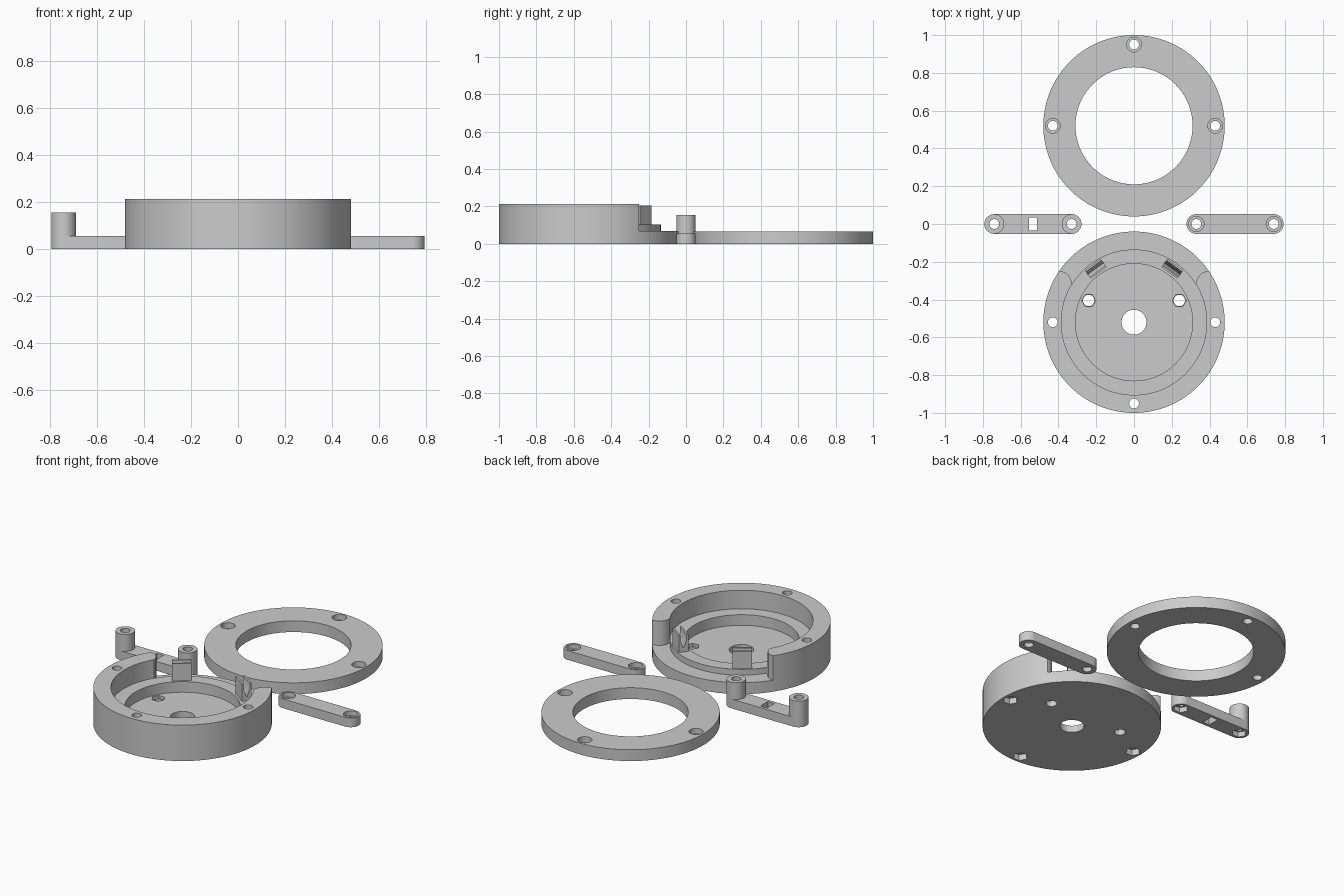
import bpy, bmesh, math
from math import cos, sin, pi, radians

if "Cube" in bpy.data.objects:
    bpy.data.objects.remove(bpy.data.objects["Cube"])

grey = bpy.data.materials.new("plain grey")
grey.diffuse_color = (0.6, 0.6, 0.6, 1)
grey.use_nodes = True
grey.node_tree.nodes["Principled BSDF"].inputs["Base Color"].default_value = grey.diffuse_color
SEG = 128


def circle(x, y, r, n=32, turn=0.0):
    return [(x + r * cos(turn + 2 * pi * i / n), y + r * sin(turn + 2 * pi * i / n)) for i in range(n)]


def arc(x, y, rx, ry, a, b, n):
    return [(x + rx * cos(radians(a + (b - a) * i / n)), y + ry * sin(radians(a + (b - a) * i / n)))
            for i in range(n + 1)]


def prism(name, pts, z0, z1):
    """Vertical extrusion of an outline."""
    bm = bmesh.new()
    low = [bm.verts.new((x, y, z0)) for x, y in pts]
    top = [bm.verts.new((x, y, z1)) for x, y in pts]
    bm.faces.new(low[::-1])
    bm.faces.new(top)
    for i in range(len(pts)):
        j = (i + 1) % len(pts)
        bm.faces.new((low[i], low[j], top[j], top[i]))
    bmesh.ops.recalc_face_normals(bm, faces=bm.faces)
    mesh = bpy.data.meshes.new(name)
    bm.to_mesh(mesh)
    bm.free()
    obj = bpy.data.objects.new(name, mesh)
    bpy.context.collection.objects.link(obj)
    mesh.materials.append(grey)
    return obj


def combine(obj, tools, operation='DIFFERENCE'):
    """Boolean each tool into the part, then discard the tool."""
    for tool in tools:
        bpy.ops.object.select_all(action='DESELECT')
        bpy.context.view_layer.objects.active = obj
        obj.select_set(True)
        mod = obj.modifiers.new("join", 'BOOLEAN')
        mod.operation, mod.solver, mod.object = operation, 'EXACT', tool
        bpy.ops.object.modifier_apply(modifier=mod.name)
        bpy.data.objects.remove(tool)


def smooth(obj):
    bpy.ops.object.select_all(action='DESELECT')
    bpy.context.view_layer.objects.active = obj
    obj.select_set(True)
    bpy.ops.object.shade_smooth_by_angle(angle=radians(30))


def hole(x, y, r, z0=-0.1, z1=0.4, n=32, turn=0.0):
    return prism("cutter", circle(x, y, r, n, turn), z0, z1)


# Cover ring with three counterbored holes
ring = prism("cover_ring", circle(0, 0.52, 0.48, SEG), 0, 0.067)
cuts = [hole(0, 0.52, 0.31, n=SEG)]
for x, y in ((-0.43, 0.52), (0.43, 0.52), (0, 0.95)):
    cuts += [hole(x, y, 0.026), hole(x, y, 0.039, 0.033)]
combine(ring, cuts)
smooth(ring)

# Round housing: stepped pocket and a wall open at the back
CY = -0.52
housing = prism("housing", circle(0, CY, 0.48, SEG), 0, 0.213)
opening = (arc(0, CY, 0.6, 0.6, 26.7, 153.3, 40)
           + [(-0.394, CY + 0.27)]
           + arc(-0.394, CY + 0.2, 0.065, 0.07, 90, 0, 12)[1:]
           + arc(0.394, CY + 0.2, 0.065, 0.07, 180, 90, 12))
ledge = prism("ledge", circle(0, CY, 0.385, SEG), 0.03, 0.103)
combine(housing, [hole(0, CY, 0.385, 0.05, n=SEG), prism("cutter", opening, 0.068, 0.4)])
combine(housing, [ledge], 'UNION')
combine(housing, [hole(0, CY, 0.31, 0.04, n=SEG)])

# Two notched clips on the ledge
for side in (-1, 1):
    clip = prism("clip", [(-0.052, -0.027), (0.052, -0.027), (0.052, 0.027), (-0.052, 0.027)], 0.035, 0.205)
    notch = prism("cutter", [(-0.017, 0.24), (-0.017, 0.17), (0, 0.125), (0.017, 0.17), (0.017, 0.24)], -0.1, 0.1)
    for v in notch.data.vertices:        # lay the notch outline along the clip
        v.co = (v.co.z, v.co.x, v.co.y)
    combine(clip, [notch])
    ang = -side * radians(36)
    for v in clip.data.vertices:
        x, y, z = v.co
        v.co = (x * cos(ang) - y * sin(ang) + side * 0.203,
                x * sin(ang) + y * cos(ang) - 0.237, z)
    combine(housing, [clip], 'UNION')

# Shaft hole, screw holes with hex nut pockets below, and two floor holes
cuts = [hole(0, CY, 0.066, n=48)]
for x, y in ((-0.43, CY), (0.43, CY), (0, CY - 0.43)):
    cuts += [hole(x, y, 0.026), hole(x, y, 0.041, -0.1, 0.035, 6)]
for x in (-0.24, 0.24):
    cuts += [hole(x, -0.405, 0.03), hole(x, -0.405, 0.037, 0.022, 0.09, 6)]
combine(housing, cuts)
smooth(housing)


# Link arms with rounded ends
def arm(name, x0, x1):
    outline = arc(x1, 0, 0.052, 0.052, -90, 90, 24) + arc(x0, 0, 0.052, 0.052, 90, 270, 24)
    return prism(name, outline, 0, 0.055)


post_arm = arm("post_arm", -0.74, -0.33)
posts = [prism("post", circle(x, 0, 0.052, 48), 0, 0.155) for x in (-0.74, -0.33)]
combine(post_arm, posts, 'UNION')
cuts = [prism("cutter", [(-0.557, -0.035), (-0.513, -0.035), (-0.513, 0.035), (-0.557, 0.035)], -0.1, 0.1)]
for x in (-0.74, -0.33):
    cuts += [hole(x, 0, 0.026), hole(x, 0, 0.041, -0.1, 0.03, 6)]
combine(post_arm, cuts)
smooth(post_arm)

flat_arm = arm("flat_arm", 0.33, 0.74)
cuts = []
for x in (0.33, 0.74):
    cuts += [hole(x, 0, 0.026), hole(x, 0, 0.04, 0.027)]
combine(flat_arm, cuts)
smooth(flat_arm)
